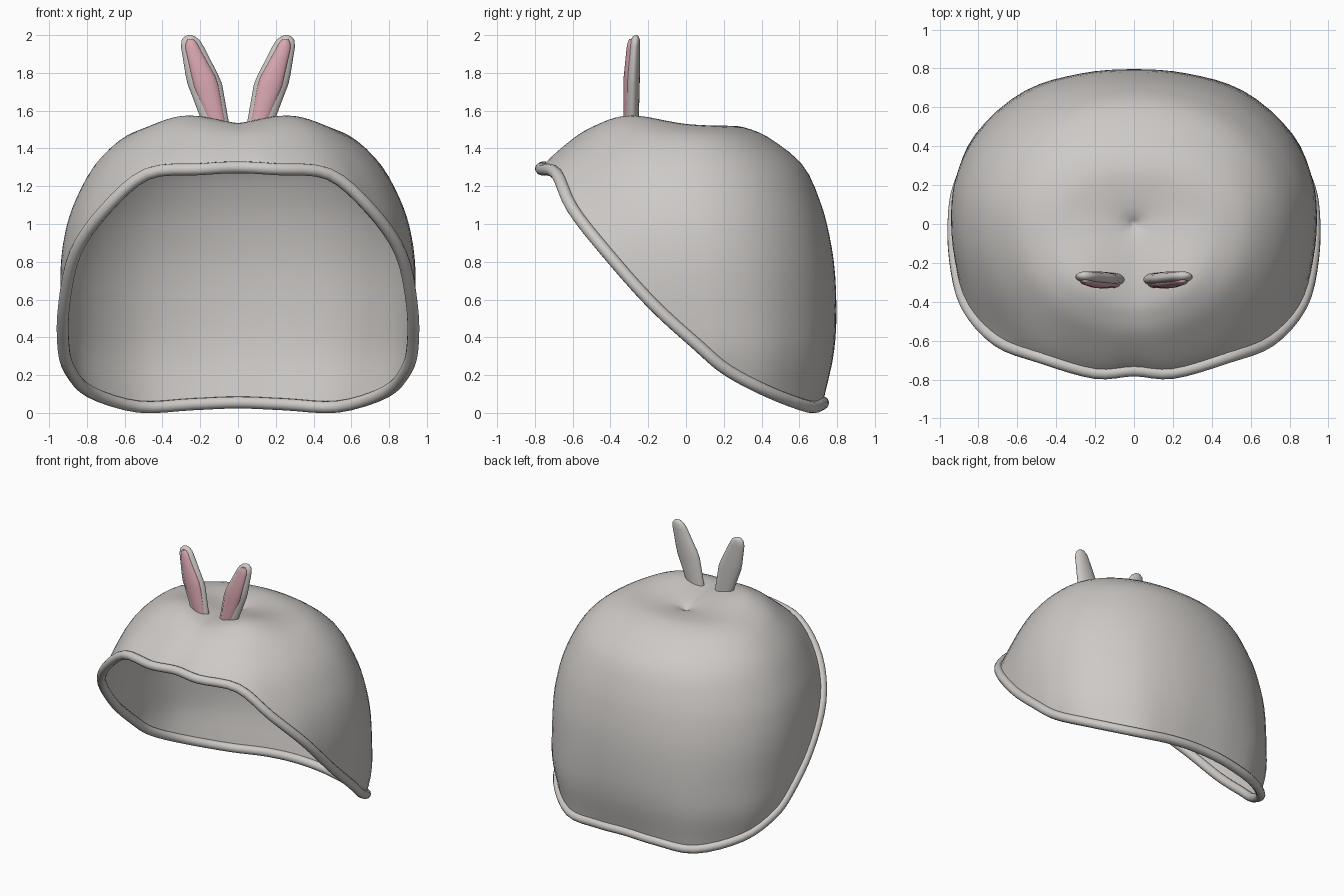
import bpy, bmesh, math
from mathutils import Vector

if "Cube" in bpy.data.objects:
    bpy.data.objects.remove(bpy.data.objects["Cube"])


def material(name, rgb):
    m = bpy.data.materials.new(name)
    m.diffuse_color = (*rgb, 1)
    m.use_nodes = True
    m.node_tree.nodes["Principled BSDF"].inputs["Base Color"].default_value = m.diffuse_color
    return m


GREY = material("warm_grey", (0.61, 0.585, 0.565))
PINK = material("soft_pink", (0.70, 0.39, 0.44))


def finish(name, bm, mat, angle=60):
    bmesh.ops.recalc_face_normals(bm, faces=bm.faces)
    me = bpy.data.meshes.new(name)
    bm.to_mesh(me)
    bm.free()
    me.materials.append(mat)
    ob = bpy.data.objects.new(name, me)
    bpy.context.collection.objects.link(ob)
    bpy.ops.object.select_all(action='DESELECT')
    ob.select_set(True)
    bpy.context.view_layer.objects.active = ob
    bpy.ops.object.shade_smooth_by_angle(angle=math.radians(angle))
    return ob


def catmull(p0, p1, p2, p3, t):
    return 0.5 * (2 * p1 + (p2 - p0) * t + (2 * p0 - 5 * p1 + 4 * p2 - p3) * t * t
                  + (3 * p1 - p0 - 3 * p2 + p3) * t ** 3)


# Rim path: right half from front centre to back centre, then mirrored
half = [(0, -.752, 1.30), (.2, -.765, 1.29), (.48, -.685, 1.265), (.70, -.60, 1.08),
        (.86, -.42, .85), (.92, -.18, .58), (.925, .06, .36), (.89, .22, .225),
        (.78, .44, .11), (.53, .65, .033), (.25, .715, .045), (0, .725, .055)]
loop = [Vector(p) for p in half] + [Vector((-x, y, z)) for x, y, z in half[-2:0:-1]]
STEPS = 4
rim = [catmull(loop[i - 1], loop[i], loop[(i + 1) % len(loop)], loop[(i + 2) % len(loop)], k / STEPS)
       for i in range(len(loop)) for k in range(STEPS)]

# Dome profile: height, then side, back and front radius at that height
profile = [Vector(p) for p in [
    (1.47, 0, 0, 0), (1.505, .10, .08, .10), (1.52, .33, .23, .36), (1.505, .475, .33, .48),
    (1.45, .615, .45, .59), (1.31, .76, .62, .73), (1.12, .865, .71, .80), (.95, .92, .757, .84),
    (.75, .947, .788, .86), (.50, .945, .796, .86), (.30, .93, .78, .85),
    (.10, .87, .735, .8), (-.05, .82, .70, .75)]]


def dome(u):
    i = min(int(u), len(profile) - 2)
    last = len(profile) - 1
    return catmull(profile[max(i - 1, 0)], profile[i], profile[i + 1],
                   profile[min(i + 2, last)], u - i)


def radius(u, c, s):
    p = dome(u)
    a, b = max(p[1], 1e-5), max(p[2] if s > 0 else p[3], 1e-5)
    n = 2.05
    return (abs(c / a) ** n + abs(s / b) ** n) ** (-1 / n)


# Hood shell: one column of points from crown to rim for each rim point
ROWS = 32
bm = bmesh.new()
crown = bm.verts.new((0, 0, profile[0][0]))
columns = []
for q in rim:
    r_end = math.hypot(q.x, q.y)
    c, s = q.x / r_end, q.y / r_end
    lo, hi = 2.0, len(profile) - 1.0
    for _ in range(30):
        mid = (lo + hi) / 2
        lo, hi = (mid, hi) if dome(mid)[0] > q.z else (lo, mid)
    fit = r_end / radius(lo, c, s)
    col = []
    for j in range(1, ROWS + 1):
        f = j / ROWS
        r = radius(lo * f, c, s) * (1 + (fit - 1) * f ** 4)
        x, y, z = r * c, r * s, dome(lo * f)[0]
        # two soft swellings below the ears
        z += .055 * math.exp(-((abs(x) - .27) ** 2 + (y + .3) ** 2) / .055) * (1 - f ** 6)
        col.append(bm.verts.new((x, y, z)))
    columns.append(col)
for i, col in enumerate(columns):
    nxt = columns[(i + 1) % len(columns)]
    bm.faces.new((crown, col[0], nxt[0]))
    for j in range(ROWS - 1):
        bm.faces.new((col[j], col[j + 1], nxt[j + 1], nxt[j]))
finish("hood_shell", bm, GREY)

# Rolled rim: tube swept along the opening
SIDES = 12
bm = bmesh.new()
rings = []
for i, q in enumerate(rim):
    tangent = (rim[(i + 1) % len(rim)] - rim[i - 1]).normalized()
    out = Vector((q.x, q.y, q.z - .65))
    out = (out - tangent * out.dot(tangent)).normalized()
    side = tangent.cross(out)
    rings.append([bm.verts.new(q + .032 * (out * math.cos(a) + side * math.sin(a)))
                  for a in (2 * math.pi * k / SIDES for k in range(SIDES))])
for i, ring in enumerate(rings):
    nxt = rings[(i + 1) % len(rings)]
    for k in range(SIDES):
        m = (k + 1) % SIDES
        bm.faces.new((ring[k], ring[m], nxt[m], nxt[k]))
finish("rolled_rim", bm, GREY)

# Ears: stacked ovals (height, left x, right x, centre y, half depth)
SEG = 24
ear = [(1.50, .042, .175, -.287, .036), (1.74, .084, .267, -.282, .037), (1.79, .105, .278, -.280, .036),
       (1.94, .182, .302, -.272, .029), (1.975, .204, .298, -.268, .024), (1.993, .228, .282, -.266, .016),
       (2.0, .248, .266, -.265, .006)]
inner = [(1.50, .060, .140, -.304, .026), (1.73, .103, .235, -.304, .027), (1.78, .120, .246, -.303, .027),
         (1.93, .202, .279, -.291, .024), (1.96, .218, .277, -.288, .021), (1.98, .238, .266, -.285, .015)]


def stack(name, rows, sign, mat):
    bm = bmesh.new()
    rings = [[bm.verts.new((sign * ((a + b) / 2 + (b - a) / 2 * math.sin(t)), y - d * math.cos(t), z))
              for t in (2 * math.pi * k / SEG for k in range(SEG))] for z, a, b, y, d in rows]
    bm.faces.new(rings[0])
    bm.faces.new(rings[-1])
    for lower, upper in zip(rings, rings[1:]):
        for k in range(SEG):
            m = (k + 1) % SEG
            bm.faces.new((lower[k], lower[m], upper[m], upper[k]))
    finish(name, bm, mat)


for side_name, sign in (("right", 1), ("left", -1)):
    stack(side_name + "_ear", ear, sign, GREY)
    stack(side_name + "_inner_ear", inner, sign, PINK)
